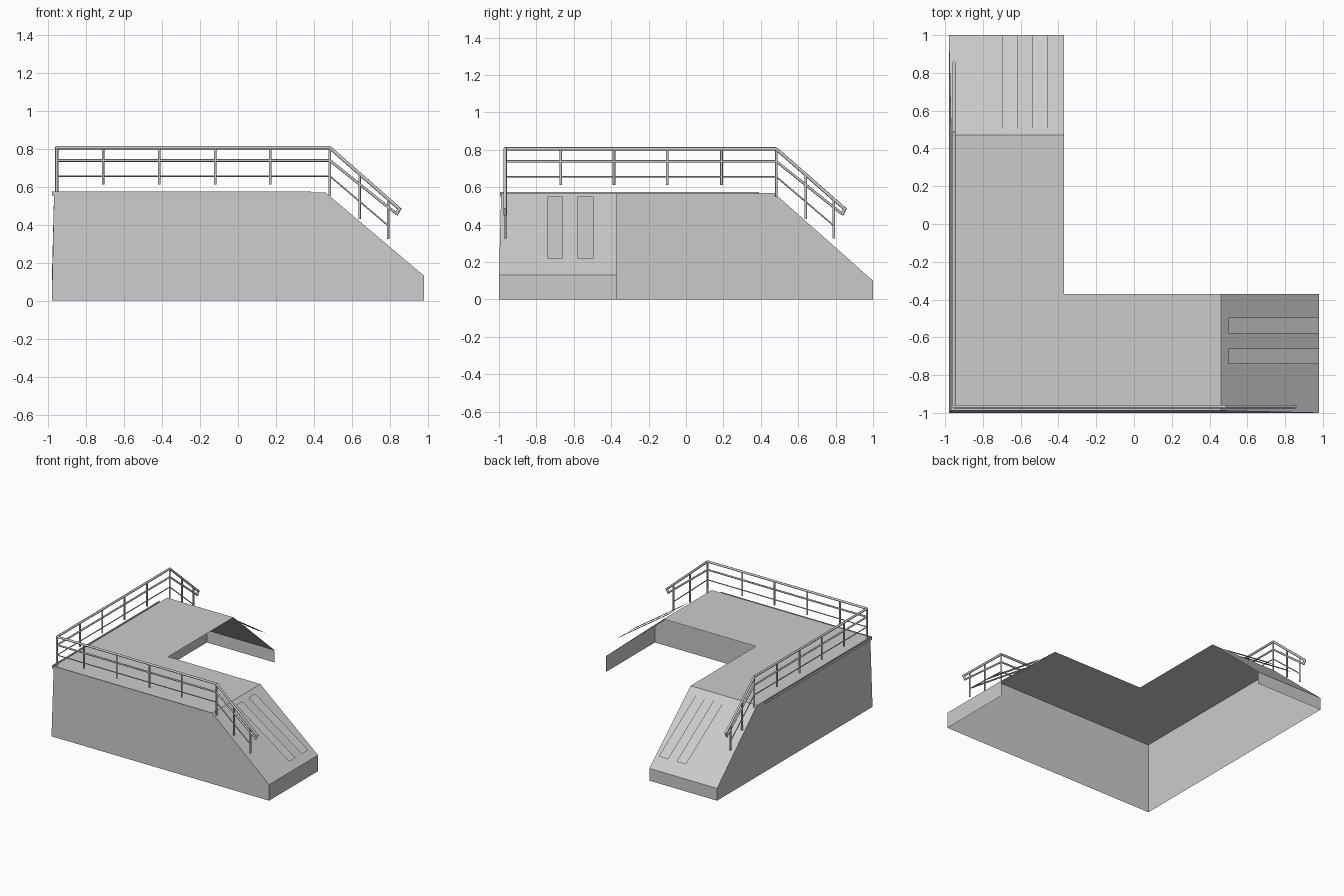
import bpy
import bmesh
from mathutils import Vector

cube = bpy.data.objects.get("Cube")
if cube:
    bpy.data.objects.remove(cube, do_unlink=True)

# One light grey for everything
grey = bpy.data.materials.new("light_grey")
grey.use_nodes = True
colour = (0.6, 0.6, 0.6, 1)
grey.diffuse_color = colour
grey.node_tree.nodes["Principled BSDF"].inputs["Base Color"].default_value = colour

H = 0.57         # deck height
IN = -0.37       # inner edge of both arms
LEAN = 0.012     # outer walls lean inwards


def finish(name, bm, smooth=False):
    mesh = bpy.data.meshes.new(name)
    bm.to_mesh(mesh)
    bm.free()
    mesh.materials.append(grey)
    obj = bpy.data.objects.new(name, mesh)
    bpy.context.collection.objects.link(obj)
    if smooth:
        for poly in mesh.polygons:
            poly.use_smooth = len(poly.vertices) == 4
    return obj


def sheet(name, faces):
    """Open shell made of flat polygons."""
    bm = bmesh.new()
    for pts in faces:
        bm.faces.new([bm.verts.new(p) for p in pts])
    bmesh.ops.remove_doubles(bm, verts=bm.verts, dist=0.0005)
    return finish(name, bm)


def bar(bm, a, b, radius):
    """Round bar between two points."""
    a, b = Vector(a), Vector(b)
    d = b - a
    new = bmesh.ops.create_cone(bm, cap_ends=True, segments=8, radius1=radius,
                                radius2=radius, depth=d.length)["verts"]
    turn = d.to_track_quat("Z", "Y").to_matrix()
    bmesh.ops.rotate(bm, verts=new, matrix=turn)
    bmesh.ops.translate(bm, verts=new, vec=(a + b) / 2)


# Platform: deck, two ramps, outer walls and ramp end faces, open inside and below
OX, OY = -0.98, -1.0
TX, TY = OX + LEAN, OY + LEAN
corner, corner_low = (TX, TY, H), (OX, OY, 0)
f_top, f_in = (0.46, TY, H), (0.46, IN, H)
f_end, f_end_in = (0.98, OY, 0.13), (0.98, IN, 0.13)
f_low, f_low_in = (0.98, OY, 0), (0.98, IN, 0)
b_top, b_in = (TX, 0.47, H), (IN, 0.47, H)
b_end, b_end_in = (OX, 1, 0.1), (IN, 1, 0.1)
b_low, b_low_in = (OX, 1, 0), (IN, 1, 0)
sheet("platform", [
    [corner, f_top, f_in, (IN, IN, H), b_in, b_top],
    [f_top, f_end, f_end_in, f_in],
    [b_top, b_in, b_end_in, b_end],
    [corner_low, f_low, f_end, f_top, corner],
    [b_low, corner_low, corner, b_top, b_end],
    [f_low, f_low_in, f_end_in, f_end],
    [b_low_in, b_low, b_end, b_end_in],
])

# Narrow trim under the outer deck edges
bottom, top = 0.55, H + 0.004
sheet("deck_trim", [
    [(OX, OY + 0.005, bottom), (0.385, OY + 0.005, bottom),
     (0.385, OY + 0.005, top), (OX, OY + 0.005, top)],
    [(OX, 0.39, bottom), (OX, OY + 0.005, bottom),
     (OX, OY + 0.005, top), (OX, 0.39, top)],
])

# Pairs of thin wheel tracks raised over each ramp
for i, (lo, hi) in enumerate([(-0.74, -0.66), (-0.58, -0.495)]):
    sheet(f"front_ramp_track_{i + 1}", [
        [(0.5, lo, 0.55), (0.98, lo, 0.22), (0.98, hi, 0.22), (0.5, hi, 0.55)]])
for i, (lo, hi) in enumerate([(-0.7, -0.615), (-0.54, -0.455)]):
    sheet(f"back_ramp_track_{i + 1}", [
        [(lo, 0.5, 0.55), (hi, 0.5, 0.55), (hi, 1, 0.22), (lo, 1, 0.22)]])


def railing(name, place, start, level_posts):
    """Level rails that bend down along the ramp; place maps (run, z) to 3D."""
    bm = bmesh.new()
    # rail height, lower end of the sloping part, radius
    for z, end, r in [(0.805, (0.85, 0.483), 0.009),
                      (0.738, (0.835, 0.457), 0.007),
                      (0.656, (0.79, 0.395), 0.004)]:
        bar(bm, place(start, z), place(0.483, z), r)
        bar(bm, place(0.483, z), place(*end), r)
    # closing piece between the two upper rails
    bar(bm, place(0.853, 0.49), place(0.833, 0.452), 0.009)
    posts = [(start, H, 0.81), (0.483, 0.55, 0.81),
             (0.64, 0.43, 0.665), (0.79, 0.325, 0.53)]
    posts += [(p, 0.612, 0.805) for p in level_posts]
    for run, z0, z1 in posts:
        bar(bm, place(run, z0), place(run, z1), 0.007)
    finish(name, bm, smooth=True)


railing("front_railing", lambda s, z: (s, -0.967, z), -0.955,
        [-0.71, -0.415, -0.12, 0.17])
railing("side_railing", lambda s, z: (-0.953, s, z), -0.967,
        [-0.67, -0.385, -0.1, 0.19])
